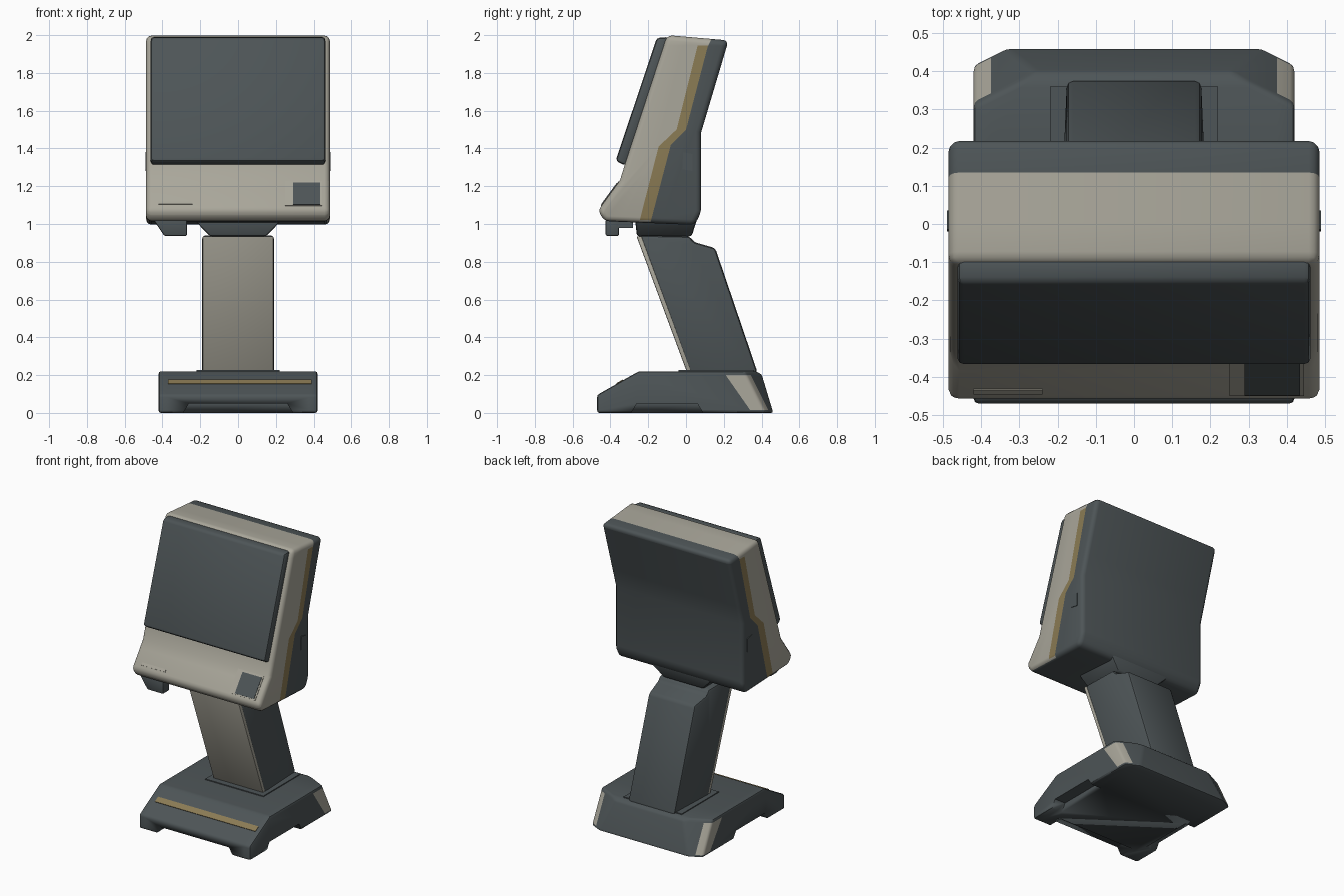
import bpy, bmesh, math
from mathutils import Vector

if "Cube" in bpy.data.objects:
    bpy.data.objects.remove(bpy.data.objects["Cube"])


def material(name, rgb):
    m = bpy.data.materials.new(name)
    m.diffuse_color = (*rgb, 1)
    m.use_nodes = True
    m.node_tree.nodes["Principled BSDF"].inputs["Base Color"].default_value = m.diffuse_color
    return m


DARK = material("slate_grey", (0.075, 0.09, 0.095))
LIGHT = material("warm_light_grey", (0.40, 0.385, 0.325))
TAN = material("tan_trim", (0.26, 0.20, 0.09))


def prism(profile, w0, w1, axis="x"):
    """Extrude a 2D profile: (y, z) along x, or (x, z) along y."""
    bm = bmesh.new()
    place = (lambda u, v, w: (w, u, v)) if axis == "x" else (lambda u, v, w: (u, w, v))
    a = [bm.verts.new(place(u, v, w0)) for u, v in profile]
    b = [bm.verts.new(place(u, v, w1)) for u, v in profile]
    bm.faces.new(a)
    bm.faces.new(b[::-1])
    n = len(a)
    for i in range(n):
        j = (i + 1) % n
        bm.faces.new((a[i], b[i], b[j], a[j]))
    bmesh.ops.recalc_face_normals(bm, faces=bm.faces)
    return bm


def soften(bm, width, segments=2, limit=25):
    bm.normal_update()
    edges = [e for e in bm.edges if e.calc_face_angle(0) > math.radians(limit)]
    bmesh.ops.bevel(bm, geom=edges, offset=width, segments=segments, profile=0.5,
                    affect='EDGES', clamp_overlap=True)


def cut(bm, co, no, clear=False):
    bmesh.ops.bisect_plane(bm, geom=bm.verts[:] + bm.edges[:] + bm.faces[:], dist=1e-5,
                           plane_co=co, plane_no=no, clear_outer=clear)
    if clear:
        bmesh.ops.holes_fill(bm, edges=bm.edges[:], sides=0)
        bmesh.ops.recalc_face_normals(bm, faces=bm.faces)


def finish(bm, name, *mats):
    bm.normal_update()
    for f in bm.faces:
        f.smooth = True
    for e in bm.edges:
        e.smooth = e.calc_face_angle(0) < math.radians(35)
    me = bpy.data.meshes.new(name)
    bm.to_mesh(me)
    bm.free()
    for m in mats:
        me.materials.append(m)
    ob = bpy.data.objects.new(name, me)
    bpy.context.collection.objects.link(ob)
    return ob


def plate(name, x0, x1, p, q, mat, thick=0.006):
    """Thin plate lying on the front slope from p up to q, both (y, z)."""
    p, q = Vector(p), Vector(q)
    d = (q - p).normalized()
    out = Vector((-d.y, d.x)) * thick
    prof = [p - out, q - out, q + out, p + out]
    return finish(prism([tuple(v) for v in prof], x0, x1), name, mat)


def y_at(line, z):
    for (y0, z0), (y1, z1) in zip(line, line[1:]):
        if z <= z1 or (y1, z1) == line[-1]:
            return y0 + (y1 - y0) * (z - z0) / (z1 - z0)


# Base with chamfered rear corners
bm = prism([(-.47, 0), (-.47, .095), (-.25, .22), (.37, .22), (.40, .205), (.462, 0)],
           -.42, .42)
for s in (-1, 1):
    cut(bm, (s * .42, .42, 0), (s * .5, 1, .5), True)
soften(bm, .012)
# light rear corner pads
cut(bm, (0, .35, 0), (0, 1, .70))
cut(bm, (0, 0, .20), (0, 0, 1))
cut(bm, (0, 0, .015), (0, 0, 1))
for s in (-1, 1):
    cut(bm, (s * .375, 0, 0), (1, 0, 0))
bm.normal_update()
for f in bm.faces:
    c = f.calc_center_median()
    if abs(c.x) > .375 and c.y + .7 * c.z > .35 and .015 < c.z < .20:
        f.material_index = 1
base = finish(bm, "base", DARK, LIGHT)

# Notches between the feet
cutters = [finish(prism([(-.29, -.05), (-.29, 0), (-.26, .05), (.26, .05), (.29, 0), (.29, -.05)],
                        -.6, -.36, "y"), "front_notch_cutter")]
for s in (-1, 1):
    cutters.append(finish(prism([(-.29, -.05), (-.29, 0), (-.26, .05), (.06, .05), (.09, 0),
                                 (.09, -.05)], s * .34, s * .6), "side_notch_cutter"))
for c in cutters:
    c.hide_render = True
    mod = base.modifiers.new("notch", 'BOOLEAN')
    mod.operation = 'DIFFERENCE'
    mod.object = c
deps = bpy.context.evaluated_depsgraph_get()
deps.update()
base.data = bpy.data.meshes.new_from_object(base.evaluated_get(deps))
base.modifiers.clear()
for c in cutters:
    bpy.data.objects.remove(c)

# Tan stripe across the sloped front of the base
plate("base_stripe", -.37, .39, (-.368, .153), (-.333, .173), TAN, .004)
# Collar where the neck enters the base
finish(prism([(-.04, .21), (-.04, .226), (.36, .226), (.36, .21)], -.22, .22),
       "neck_collar", DARK)

# Leaning neck and its light front panel
bm = prism([(-.245, .94), (.02, .935), (.04, .905), (.155, .872), (.38, .21), (.02, .21)],
           -.19, .19)
soften(bm, .02)
for v in bm.verts:      # narrower back
    if v.co.y + .34 * v.co.z > .40:
        v.co.x *= .93
finish(bm, "neck", DARK)
bm = prism([(-.262, .935), (-.235, .935), (.03, .215), (.005, .215)], -.188, .188)
soften(bm, .006)
finish(bm, "neck_front_panel", LIGHT)

# Tapered joint between neck and head
bm = prism([(-.27, 1.03), (.06, 1.03), (.03, .935), (-.26, .935)], -.24, .24)
for v in bm.verts:
    if v.co.z < 1:
        v.co.x *= .62
soften(bm, .012)
finish(bm, "head_joint", DARK)

# Head: light front shell, tan band on the sides, dark rear shell
bm = prism([(-.10, 2.0), (.225, 1.972), (.08, 1.485), (.08, 1.06), (.045, .995),
            (-.43, 1.015), (-.467, 1.07), (-.35, 1.23), (-.325, 1.31)], -.486, .486)
soften(bm, .028, 3)
band_front = [(-.25, 1.0), (-.145, 1.41), (-.05, 1.50), (.075, 2.0)]
band_back = [(-.19, 1.0), (-.08, 1.42), (0, 1.50), (.115, 1.94), (.145, 2.0)]
for line in (band_front, band_back):
    for (y0, z0), (y1, z1) in zip(line, line[1:]):
        cut(bm, (0, y0, z0), (0, z1 - z0, y0 - y1))
cut(bm, (0, 0, 1.945), (0, 0, 1))
bm.normal_update()
for f in bm.faces:
    c, n = f.calc_center_median(), f.normal
    if c.y > y_at(band_back, c.z) or n.z < -.9:
        f.material_index = 0
    elif c.y > y_at(band_front, c.z) and abs(n.x) > .8 and c.z < 1.945:
        f.material_index = 2
    else:
        f.material_index = 1
finish(bm, "head", DARK, LIGHT, TAN)

# Screen slab
bm = prism([(-.372, 1.335), (-.32, 1.308), (-.09, 1.99), (-.155, 1.985)], -.462, .462)
soften(bm, .016)
finish(bm, "screen", DARK)


# Details on the lower front panel
def slope(z):
    return (-.467 + (z - 1.07) * .117 / .16, z)


plate("reader_bezel", .25, .445, slope(1.095), slope(1.225), LIGHT, .003)
plate("reader_pad", .29, .435, slope(1.10), slope(1.215), DARK, .006)
plate("card_slot", -.42, -.24, slope(1.103), slope(1.118), LIGHT, .004)

# Small side latches
for s, side in ((-1, "left"), (1, "right")):
    bm = prism([(-.02, 1.29), (-.015, 1.38), (.035, 1.37), (.035, 1.28)], s * .48, s * .49)
    finish(bm, side + "_latch", DARK)

# Scanner block hanging below the front left edge
bm = prism([(-.45, 1.025), (-.39, .937), (-.27, .937), (-.27, 1.025)], -.425, -.355, "y")
soften(bm, .008)
finish(bm, "scanner", DARK)
finish(prism([(-.44, 1.02), (-.41, .98), (-.27, .98), (-.27, 1.02)], -.36, -.28, "y"),
       "scanner_mount", DARK)
